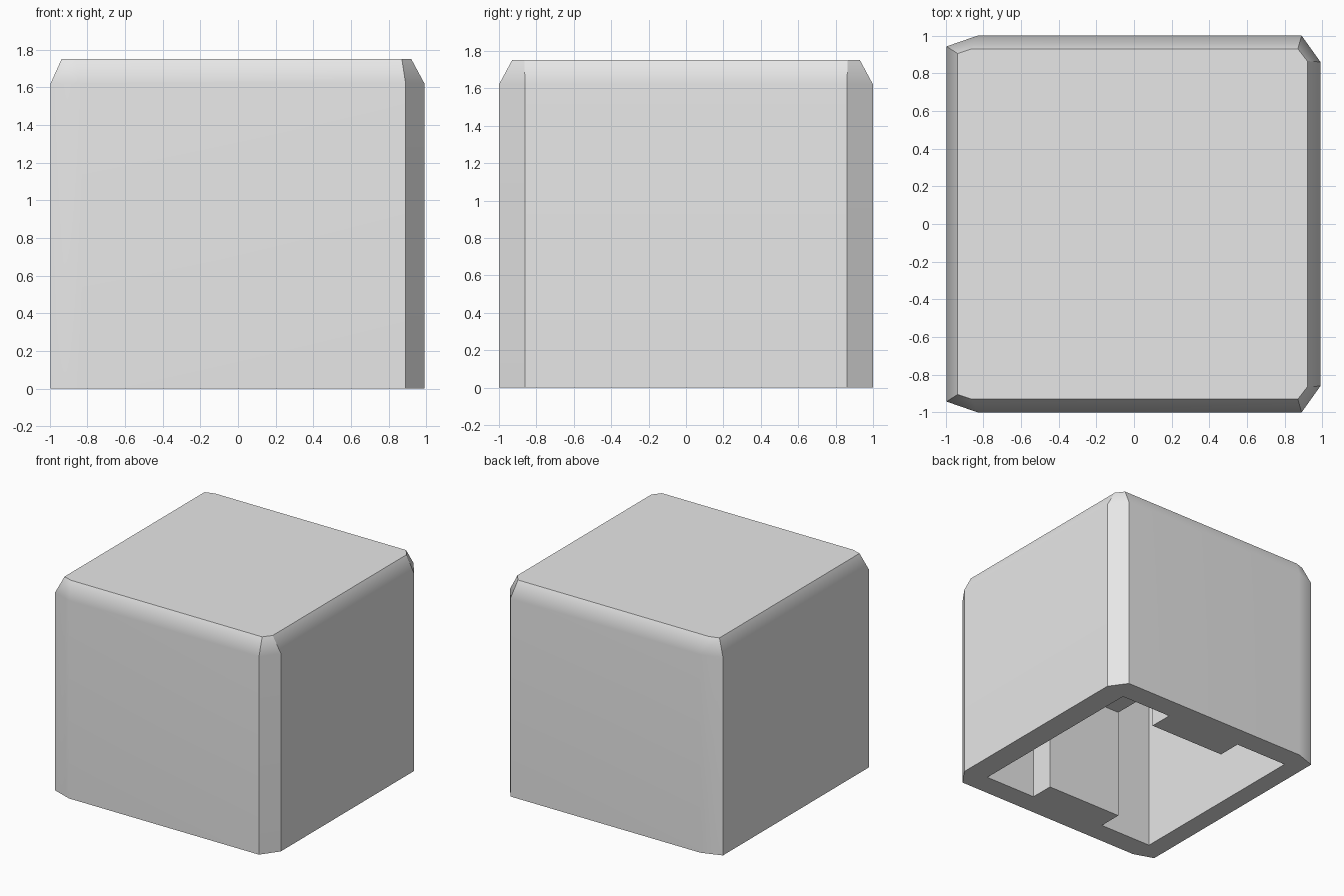
import bpy, bmesh, math
from mathutils import Matrix, Vector

default_cube = bpy.data.objects.get("Cube")
if default_cube:
    bpy.data.objects.remove(default_cube, do_unlink=True)

HEIGHT, SHOULDER = 1.75, 1.62

# Single plain grey material
grey = bpy.data.materials.new("light_grey")
grey.use_nodes = True
grey.diffuse_color = (0.8, 0.8, 0.8, 1)
grey.node_tree.nodes["Principled BSDF"].inputs["Base Color"].default_value = (0.8, 0.8, 0.8, 1)


def add_object(name, bm):
    bmesh.ops.recalc_face_normals(bm, faces=bm.faces)
    mesh = bpy.data.meshes.new(name)
    bm.to_mesh(mesh)
    bm.free()
    mesh.materials.append(grey)
    obj = bpy.data.objects.new(name, mesh)
    bpy.context.collection.objects.link(obj)
    return obj


def mirrored(half):
    """Close a +y half outline by mirroring it across y = 0."""
    return half + [(x, -y) for x, y in reversed(half)]


def loft(name, rings):
    """Skin a stack of (outline, z) rings and cap both ends."""
    bm = bmesh.new()
    loops = [[bm.verts.new((x, y, z)) for x, y in outline] for outline, z in rings]
    for low, high in zip(loops, loops[1:]):
        for i in range(len(low)):
            j = (i + 1) % len(low)
            bm.faces.new((low[i], low[j], high[j], high[i]))
    bm.faces.new(loops[0])
    bm.faces.new(loops[-1])
    return add_object(name, bm)


def box(name, x0, x1, half_y, top):
    """Cutter box reaching from below the floor up to the given height."""
    floor = -0.2
    bm = bmesh.new()
    size = (x1 - x0, 2 * half_y, top - floor)
    centre = Vector(((x0 + x1) / 2, 0, (top + floor) / 2))
    bmesh.ops.create_cube(bm, size=1, matrix=Matrix.Translation(centre) @ Matrix.Diagonal((*size, 1)))
    obj = add_object(name, bm)
    obj.hide_render = True
    return obj


# Outer body: chamfered corners, wider on one side, and a sloped top edge
side = mirrored([(0.99, 0.86), (0.89, 1.0), (-0.83, 1.0), (-0.995, 0.943)])
crown = mirrored([(0.92, 0.865), (0.87, 0.93), (-0.86, 0.93), (-0.937, 0.905)])
body = loft("hollow_body", [(side, 0), (side, SHOULDER), (crown, HEIGHT)])

# Underside: two deep side pockets joined by a shallower, narrower middle
cutters = [
    box("pocket_right", -0.835, -0.36, 0.815, 1.55),
    box("pocket_left", 0.33, 0.795, 0.815, 1.55),
    box("middle_recess", -0.45, 0.42, 0.617, 0.92),
]
bpy.ops.object.select_all(action="DESELECT")
body.select_set(True)
bpy.context.view_layer.objects.active = body
for cutter in cutters:
    cut = body.modifiers.new(cutter.name, "BOOLEAN")
    cut.operation = "DIFFERENCE"
    cut.solver = "EXACT"
    cut.object = cutter
    bpy.ops.object.modifier_apply(modifier=cut.name)
    bpy.data.objects.remove(cutter, do_unlink=True)

# Soft shallow bevels, crisp corners, flat large faces
bpy.ops.object.shade_smooth_by_angle(angle=math.radians(30))
weighted = body.modifiers.new("weighted_normals", "WEIGHTED_NORMAL")
weighted.keep_sharp = True
